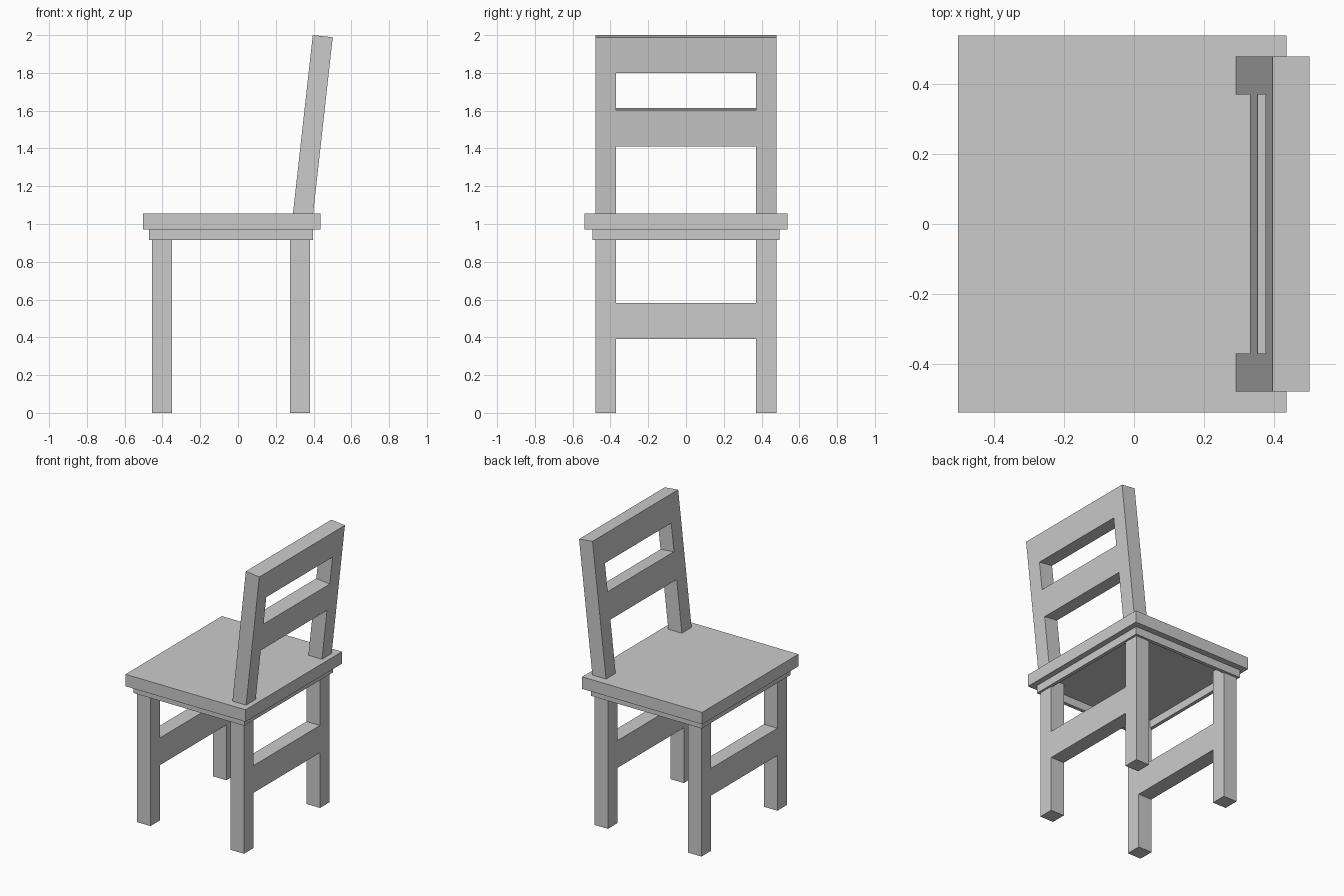
import bpy
import math

if "Cube" in bpy.data.objects:
    bpy.data.objects.remove(bpy.data.objects["Cube"])


def add_object(name, verts, faces):
    mesh = bpy.data.meshes.new(name)
    mesh.from_pydata(verts, [], faces)
    obj = bpy.data.objects.new(name, mesh)
    bpy.context.collection.objects.link(obj)
    return obj


def panel(name, us, vs, rows, place, thickness):
    """Board with openings: a grid of filled cells, thickened about its mid plane."""
    n = len(us)
    verts = [place(u, v) for v in vs for u in us]
    faces = []
    for j, row in enumerate(rows):
        for i, cell in enumerate(row):
            if cell == "#":
                a = j * n + i
                faces.append((a, a + 1, a + n + 1, a + n))
    obj = add_object(name, verts, faces)
    mod = obj.modifiers.new("thickness", 'SOLIDIFY')
    mod.thickness = thickness
    mod.offset = 0
    return obj


POST = 0.106
Y_BREAKS = [-0.478, -0.37, 0.37, 0.478]

# Seat board
panel("seat", [-0.503, 0.436], [-0.538, 0.538], ["#"],
      lambda u, v: (u, v, 1.0125), 0.085)

# Thin hollow apron under the seat
T = 0.025
panel("apron", [-0.47, -0.47 + T, 0.397 - T, 0.397],
      [-0.495, -0.495 + T, 0.495 - T, 0.495], ["###", "#.#", "###"],
      lambda u, v: (u, v, 0.9435), 0.057)

# Two leg pairs, each joined by a full-thickness rail
for name, x in (("front_legs", -0.403), ("rear_legs", 0.329)):
    panel(name, Y_BREAKS, [0, 0.39, 0.583, 0.972], ["#.#", "###", "#.#"],
          lambda u, v: (x, u, v), POST)

# Leaning backrest with two cross rails, rooted in the seat
lean = math.atan2(0.105, 0.945)
c, s = math.cos(lean), math.sin(lean)
panel("backrest", Y_BREAKS, [-0.03, 0.37, 0.563, 0.76, 0.951],
      ["#.#", "###", "#.#", "###"],
      lambda u, v: (0.291 + v * s + POST / 2 * c, u, 1.055 + v * c - POST / 2 * s),
      POST)
